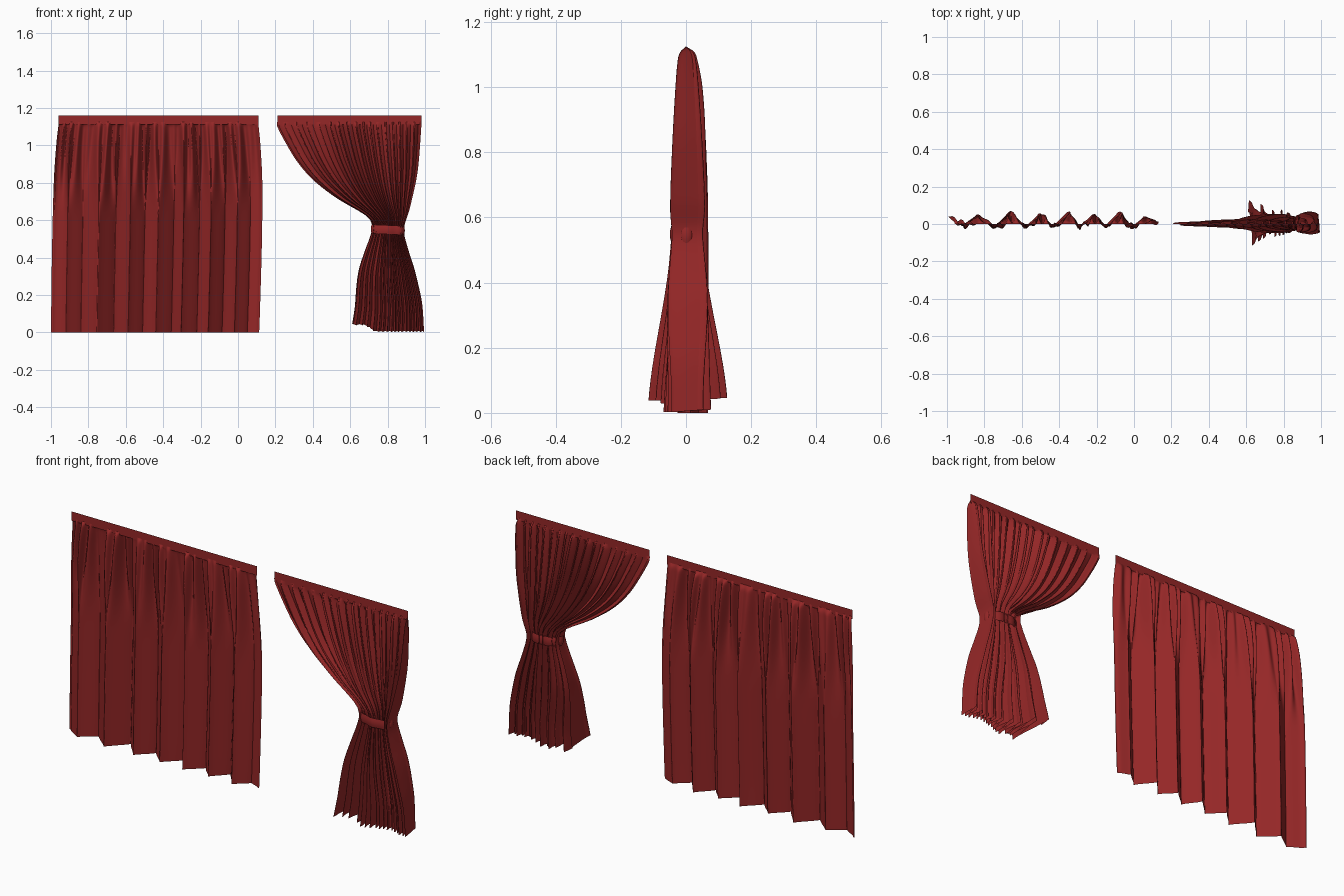
import bpy
from math import sin, cos, pi

if "Cube" in bpy.data.objects:
    bpy.data.objects.remove(bpy.data.objects["Cube"])

mat = bpy.data.materials.new("red_cloth")
mat.diffuse_color = (0.30, 0.02, 0.02, 1)
mat.use_nodes = True
mat.node_tree.nodes["Principled BSDF"].inputs["Base Color"].default_value = mat.diffuse_color


def curve(table, t):
    """Smooth (cubic Hermite) reading of a list of (t, value) pairs."""
    t = min(max(t, table[0][0]), table[-1][0])
    n = len(table)
    i = next(k for k in range(n - 1) if t <= table[k + 1][0])

    def slope(k):
        a, b = table[max(k - 1, 0)], table[min(k + 1, n - 1)]
        return (b[1] - a[1]) / (b[0] - a[0])
    (t0, v0), (t1, v1) = table[i], table[i + 1]
    h = t1 - t0
    s = (t - t0) / h
    return (v0 * (1 + 2 * s) * (1 - s) ** 2 + h * slope(i) * s * (1 - s) ** 2
            + v1 * s * s * (3 - 2 * s) - h * slope(i + 1) * s * s * (1 - s))


def ease(a, b, t):
    s = min(max((t - a) / (b - a), 0), 1)
    return s * s * (3 - 2 * s)


def sheet(name, cols, rows, func):
    """Grid surface: func(u, v) gives a point, u and v run 0..1."""
    verts = [func(i / cols, j / rows) for j in range(rows + 1) for i in range(cols + 1)]
    w = cols + 1
    faces = [(j * w + i, j * w + i + 1, (j + 1) * w + i + 1, (j + 1) * w + i)
             for j in range(rows) for i in range(cols)]
    me = bpy.data.meshes.new(name)
    me.from_pydata(verts, [], faces)
    me.materials.append(mat)
    me.shade_smooth()
    ob = bpy.data.objects.new(name, me)
    bpy.context.collection.objects.link(ob)
    return ob


TOP = 1.125


def row_height(v):
    # rows are packed closely under the header
    return TOP * (1 - (1 - v) ** 1.8)


# Flat header bands
def header(name, x0, x1):
    sheet(name, 1, 1, lambda u, v: (x0 + (x1 - x0) * u, 0, 1.112 + 0.048 * v))


header("left_header", -0.96, 0.11)
header("right_header", 0.21, 0.98)

# Left curtain: hanging straight, broad waves below, small gathers on top
l_left = [(0, -1.0), (0.4, -0.995), (0.8, -0.985), (1.0, -0.972), (TOP, -0.958)]
l_right = [(0, 0.113), (0.1, 0.117), (0.5, 0.128), (0.8, 0.13), (1.0, 0.12), (TOP, 0.108)]
wave = [(-1.0, 0.04), (-0.92, -0.01), (-0.84, 0.05), (-0.755, -0.025), (-0.665, 0.068),
        (-0.588, -0.025), (-0.51, 0.055), (-0.44, -0.018), (-0.355, 0.065), (-0.305, -0.024),
        (-0.22, 0.052), (-0.16, -0.02), (-0.085, 0.065), (-0.02, -0.026), (0.05, 0.04),
        (0.113, 0.013)]
puff = [(0, 1), (0.6, 1), (0.8, 0.9), (1.0, 0.65), (1.09, 0.42), (1.11, 0.3), (TOP, 0)]


def left_curtain(u, v):
    z = row_height(v)
    a, b = curve(l_left, z), curve(l_right, z)
    k = next(i for i in range(len(wave) - 1) if -1 + 1.113 * u <= wave[i + 1][0] + 1e-6)
    (x0, y0), (x1, y1) = wave[k], wave[k + 1]
    s = (-1 + 1.113 * u - x0) / (x1 - x0)
    big = y0 + (y1 - y0) * ease(0.08, 0.92, s)
    # round the folds outward at mid slope
    shift = 0.012 * sin(2 * pi * s) * (1 - ease(0.6, 1.1, z))
    shift *= ease(0, 0.03, u) * ease(0, 0.03, 1 - u)
    small = 0.02 * sin(2 * pi * 24 * u + 1.5 * sin(17 * u)) * (1 + 0.5 * sin(31 * u))
    p = curve(puff, z)
    mix = ease(0.6, 1.1, z)
    y = p * (big * (1 - 0.25 * mix) + small * 1.3 * mix)
    return (a + (b - a) * u - shift, y, z)


sheet("left_curtain", 300, 40, left_curtain)

# Right curtain: drawn aside and gathered at the waist
r_left = [(0, 0.61), (0.1, 0.625), (0.2, 0.632), (0.3, 0.645), (0.4, 0.675), (0.5, 0.71),
          (0.55, 0.717), (0.6, 0.69), (0.7, 0.53), (0.8, 0.405), (0.9, 0.32), (1.0, 0.26),
          (1.1, 0.21), (TOP, 0.208)]
r_right = [(0, 0.995), (0.15, 0.985), (0.25, 0.965), (0.35, 0.94), (0.45, 0.908),
           (0.55, 0.887), (0.65, 0.915), (0.8, 0.95), (0.9, 0.965), (1.1, 0.98), (TOP, 0.98)]
depth = [(0, 0.056), (0.3, 0.046), (0.5, 0.034), (0.55, 0.032), (0.62, 0.036),
         (0.8, 0.032), (1.0, 0.024), (1.09, 0.018), (1.11, 0.012), (TOP, 0)]


def right_curtain(u, v):
    z = row_height(v)
    a, b = curve(r_left, z), curve(r_right, z)
    ph = 2 * pi * 17 * (0.65 * u + 0.35 * u * u) + 0.9 * sin(11 * u) + 0.5 * sin(29 * u + 1)
    amp = curve(depth, z) * (1 + 0.3 * sin(14 * u + 0.6))
    upper = ease(0.5, 0.75, z)
    flare = 1 - ease(0.0, 0.45, z)
    # shallow leading edge above, wide flare at the lower left
    amp *= 1 - upper * 0.7 * (1 - ease(0, 0.4, u))
    amp *= 1 + flare * (0.5 * (1 - ease(0.3, 0.5, u)) - 0.4 * ease(0.4, 0.55, u))
    edge = ease(0, 0.04, u) * ease(0, 0.04, 1 - u)
    x = a + (b - a) * (u + 0.012 * edge * sin(2 * ph))
    y = amp * (sin(ph) + 0.25 * sin(0.5 * ph + 1))
    # hem is lifted on the side pulled further
    lift = (0.006 + 0.036 * (1 - ease(0.15, 0.35, u)) + 0.004 * sin(ph)) * (1 - z / TOP)
    return (x, y, z + lift)


sheet("right_curtain", 380, 60, right_curtain)


# Tieback band around the waist
def tieback(u, v):
    t = 2 * pi * u
    bump = 1 + 0.06 * sin(7 * t)
    bulge = 0.004 * sin(pi * v)
    return (0.801 + (0.087 + bulge) * cos(t), (0.043 + bulge) * sin(t) * bump,
            0.525 + 0.048 * v - 0.004 * cos(t))


sheet("tieback", 64, 4, tieback)
